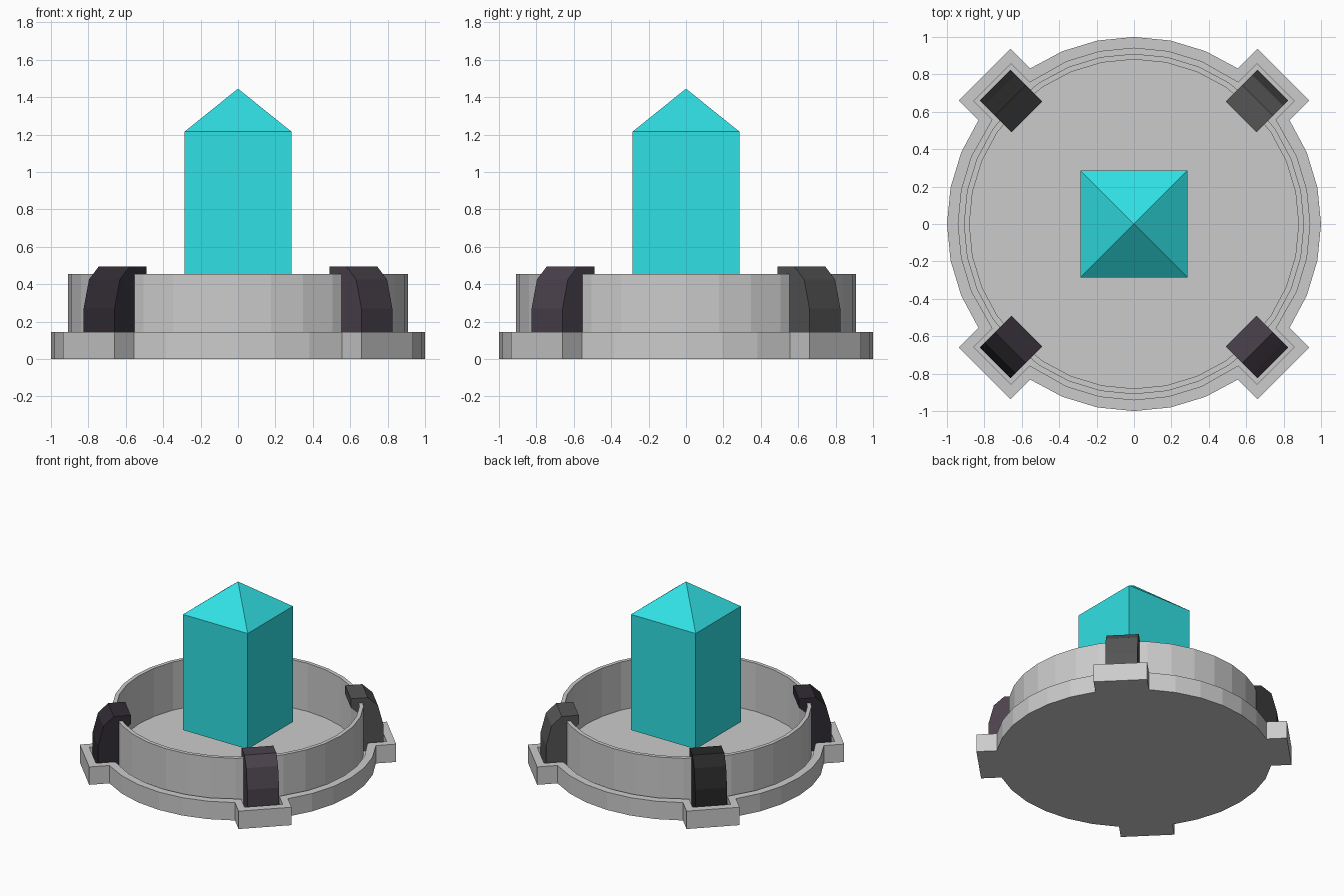
import bpy, bmesh
from math import pi, sin, cos, sqrt, radians
from mathutils import Matrix

if "Cube" in bpy.data.objects:
    bpy.data.objects.remove(bpy.data.objects["Cube"])


def add_mesh(name, loops, cap_start=True, cap_end=True, closed=False, color=None, matrix=None):
    """Skin a stack of equal-length point loops into a flat-shaded object."""
    bm = bmesh.new()
    rings = [[bm.verts.new(p) for p in loop] for loop in loops]
    pairs = list(zip(rings, rings[1:]))
    if closed:
        pairs.append((rings[-1], rings[0]))
    n = len(rings[0])
    for a, b in pairs:
        for i in range(n):
            j = (i + 1) % n
            bm.faces.new((a[i], a[j], b[j], b[i]))
    if cap_start:
        bm.faces.new(rings[0][::-1])
    if cap_end:
        bm.faces.new(rings[-1])
    if matrix:
        bm.transform(matrix)
    bmesh.ops.recalc_face_normals(bm, faces=bm.faces)
    me = bpy.data.meshes.new(name)
    bm.to_mesh(me)
    bm.free()
    ob = bpy.data.objects.new(name, me)
    bpy.context.collection.objects.link(ob)
    if color:
        mat = bpy.data.materials.new(name + "_color")
        mat.diffuse_color = (*color, 1)
        mat.use_nodes = True
        mat.node_tree.nodes["Principled BSDF"].inputs["Base Color"].default_value = mat.diffuse_color
        me.materials.append(mat)
    return ob


def tabbed_disc(radius, half_width, reach, z):
    """Round outline with a square tab on each diagonal."""
    pts = []
    for q in range(4):
        d = radians(45 + 90 * q)
        root = sqrt(radius ** 2 - half_width ** 2)
        for r, t in ((root, -half_width), (reach, -half_width), (reach, half_width), (root, half_width)):
            pts.append((r * cos(d) - t * sin(d), r * sin(d) + t * cos(d), z))
        for k in range(2, 7):
            a = d + radians(11.25 * k)
            pts.append((radius * cos(a), radius * sin(a), z))
    return pts


def circle(radius, z, n=32):
    return [(radius * cos(2 * pi * i / n), radius * sin(2 * pi * i / n), z) for i in range(n)]


def square(h, z):
    return [(-h, -h, z), (h, -h, z), (h, h, z), (-h, h, z)]


# Base plate: raised lip around a recessed floor
outer, inner = (1.0, 0.195, 1.13), (0.94, 0.14, 1.07)
add_mesh("base_plate", [tabbed_disc(*outer, 0), tabbed_disc(*outer, 0.143),
                        tabbed_disc(*inner, 0.143), tabbed_disc(*inner, 0.07)])

# Thin round wall
add_mesh("ring_wall", [circle(0.91, 0.07), circle(0.91, 0.455),
                       circle(0.88, 0.455), circle(0.88, 0.07)],
         cap_start=False, cap_end=False, closed=True)

# Clamps hooked over the wall on each diagonal (radius, height)
profile = [(1.05, 0.07), (1.05, 0.27), (1.01, 0.425), (0.935, 0.495), (0.81, 0.495),
           (0.81, 0.425), (0.86, 0.38), (0.89, 0.30), (0.90, 0.07)]
clamps = {"back_right": (0.09, 0.09, 0.09), "back_left": (0.02, 0.021, 0.02),
          "front_left": (0.031, 0.025, 0.034), "front_right": (0.07, 0.054, 0.072)}
for q, (place, color) in enumerate(clamps.items()):
    add_mesh("clamp_" + place, [[(r, s * 0.117, z) for r, z in profile] for s in (-1, 1)],
             color=color, matrix=Matrix.Rotation(radians(45 + 90 * q), 4, 'Z'))

# Floating square crystal with a pyramid tip
crystal = add_mesh("crystal", [square(0.286, 0.29), square(0.286, 1.215), square(0.286, 1.445)],
                   color=(0.03, 0.75, 0.78))
bm = bmesh.new()
bm.from_mesh(crystal.data)
tip = [v for v in bm.verts if v.co.z > 1.4]
bmesh.ops.pointmerge(bm, verts=tip, merge_co=(0, 0, 1.445))
bm.to_mesh(crystal.data)
bm.free()
